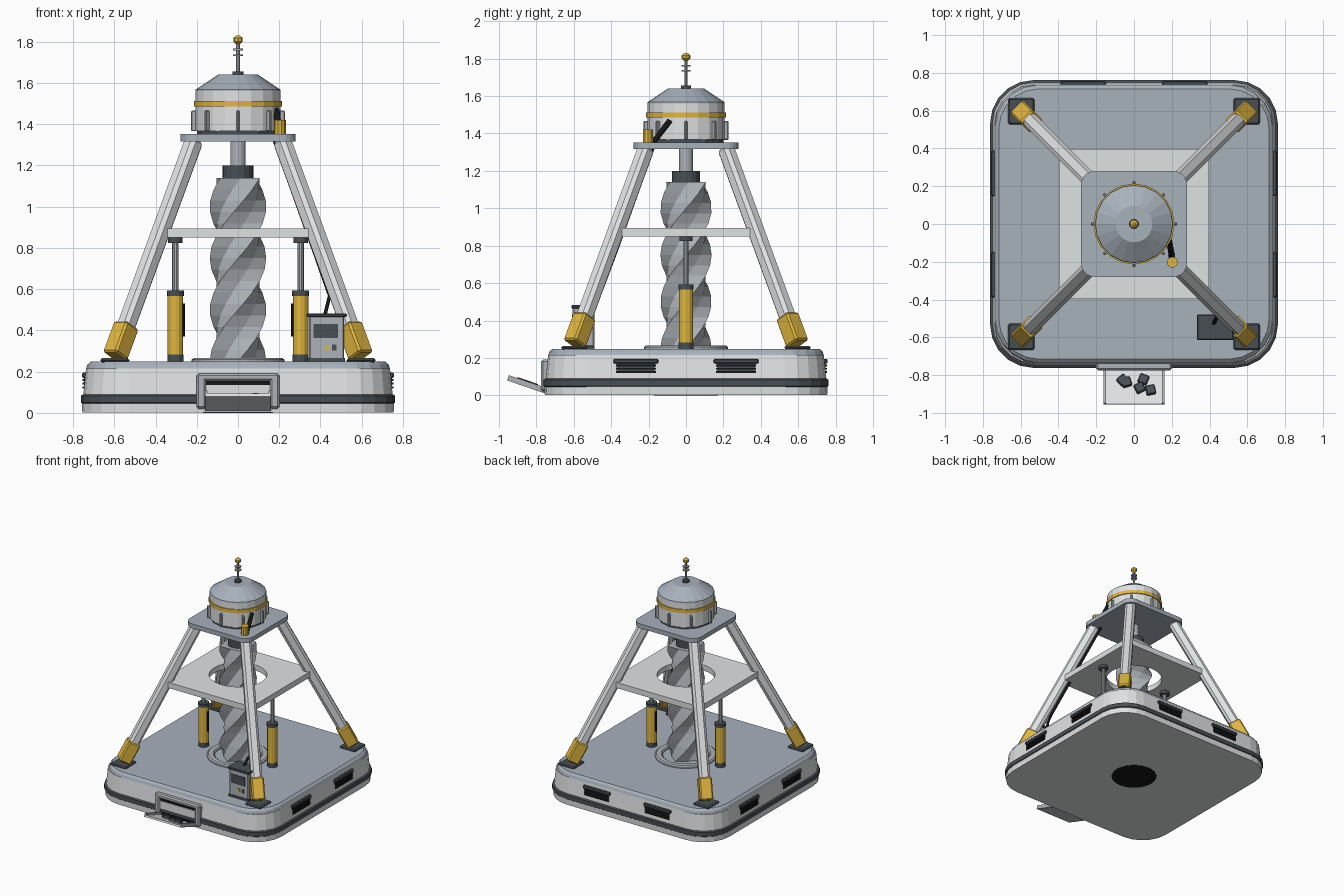
import bpy, bmesh, math, random
from mathutils import Vector, Matrix

random.seed(4)
if "Cube" in bpy.data.objects:
    bpy.data.objects.remove(bpy.data.objects["Cube"])


def material(name, *rgb):
    m = bpy.data.materials.new(name)
    m.use_nodes = True
    m.diffuse_color = (*rgb, 1)
    m.node_tree.nodes["Principled BSDF"].inputs["Base Color"].default_value = (*rgb, 1)
    return m


LIGHT = material("light grey", .74, .76, .77)
STEEL = material("blue grey", .39, .44, .5)
METAL = material("bare metal", .42, .45, .48)
YELLOW = material("yellow", .75, .47, .05)
DARK = material("dark grey", .065, .078, .09)
BLACK = material("black", .008, .008, .008)


def finish(name, bm, mat, matrix=None):
    bmesh.ops.recalc_face_normals(bm, faces=bm.faces)
    me = bpy.data.meshes.new(name)
    bm.to_mesh(me)
    bm.free()
    me.materials.append(mat)
    ob = bpy.data.objects.new(name, me)
    if matrix is not None:
        ob.matrix_world = matrix
    bpy.context.collection.objects.link(ob)
    return ob


def loft(name, rings, mat, closed=False, matrix=None):
    """Skin a list of equal rings; closed joins last to first, else caps."""
    bm = bmesh.new()
    vs = [[bm.verts.new(p) for p in r] for r in rings]
    n = len(vs[0])
    pairs = list(zip(vs, vs[1:])) + ([(vs[-1], vs[0])] if closed else [])
    for a, b in pairs:
        for i in range(n):
            j = (i + 1) % n
            bm.faces.new((a[i], a[j], b[j], b[i]))
    if not closed:
        bm.faces.new(vs[0][::-1])
        bm.faces.new(vs[-1])
    return finish(name, bm, mat, matrix)


def circle(r, z, n):
    return [(r * math.cos(math.tau * i / n), r * math.sin(math.tau * i / n), z) for i in range(n)]


def lathe(name, profile, mat, n=20, at=(0, 0, 0), closed=False):
    return loft(name, [circle(r, z, n) for r, z in profile], mat, closed, Matrix.Translation(at))


def tube(name, r, z0, z1, mat, n=12, at=(0, 0)):
    return lathe(name, [(r, z0), (r, z1)], mat, n, (*at, 0))


def slab(name, levels, radius, mat, steps=5):
    """Rounded square slab from (z, half width) levels."""
    top = max(h for z, h in levels)
    rings = []
    for z, h in levels:
        r, ring = radius - (top - h), []
        for q in range(4):
            c = Matrix.Rotation(q * math.pi / 2, 3, 'Z') @ Vector((h - r, h - r, z))
            for s in range(steps + 1):
                a = (q + s / steps) * math.pi / 2
                ring.append(c + Vector((r * math.cos(a), r * math.sin(a), 0)))
        rings.append(ring)
    return loft(name, rings, mat)


def box(name, size, at, mat, bevel=0, rot=None):
    bm = bmesh.new()
    bmesh.ops.create_cube(bm, size=1)
    bmesh.ops.scale(bm, vec=size, verts=bm.verts)
    if bevel:
        bmesh.ops.bevel(bm, geom=bm.edges[:], offset=bevel, segments=1, affect='EDGES')
    m = Matrix.Translation(at)
    return finish(name, bm, mat, m @ rot.to_4x4() if rot else m)


def beam(name, a, b, w, mat, bevel):
    """Square bar from a to b with one face turned outwards."""
    a, b = Vector(a), Vector(b)
    z = (b - a).normalized()
    x = z.cross(Vector((0, 0, 1))).normalized()
    rot = Matrix((x, z.cross(x), z)).transposed()
    return box(name, (w, w, (b - a).length), (a + b) / 2, mat, bevel, rot)


def cable(name, points, r):
    cu = bpy.data.curves.new(name, 'CURVE')
    cu.dimensions, cu.bevel_depth, cu.bevel_resolution = '3D', r, 1
    cu.use_fill_caps = True
    sp = cu.splines.new('POLY')
    sp.points.add(len(points) - 1)
    for p, co in zip(sp.points, points):
        p.co = (*co, 1)
    cu.materials.append(BLACK)
    bpy.context.collection.objects.link(bpy.data.objects.new(name, cu))


# Base: wall, dark belt, deck and bore
slab("base_wall", [(.002, .755), (.05, .757), (.09, .75), (.215, .737)], .23, LIGHT)
slab("base_belt", [(.045, .755), (.05, .762), (.083, .762), (.089, .752)], .23, DARK)
slab("deck", [(.215, .737), (.235, .73), (.248, .715)], .23, STEEL)
tube("bore_disc", .17, 0, .004, BLACK, 32)
lathe("deck_ring", [(.17, .24), (.225, .24), (.225, .258), (.215, .266), (.18, .266), (.17, .258)],
      METAL, 32, closed=True)

# Vents: a pair on each wall except the front
for side, turn in (("left", 0), ("back", 90), ("right", 180)):
    for k in (-1, 1):
        rot = Matrix.Rotation(math.radians(turn), 3, 'Z')
        def put(name, w, h, d, z, mat, b=0):
            box(side + name, (d, w, h), rot @ Vector((.739, k * .268, z)), mat, b, rot)
        put("_vent_hood", .24, .026, .036, .182, DARK, .006)
        put("_vent_back", .205, .06, .016, .145, DARK)
        for s in range(3):
            put("_vent_slat", .215, .01, .03, .16 - s * .018, BLACK)

# Legs with yellow sleeves and foot pads
for sx in (-1, 1):
    for sy in (-1, 1):
        def on_leg(z):
            c = .594 - .366 * (z - .28)
            return (sx * c, sy * c, z)
        beam("leg", on_leg(.3), on_leg(1.325), .08, LIGHT, .018)
        beam("leg_sleeve", on_leg(.275), on_leg(.425), .096, YELLOW, .01)
        box("foot_pad", (.14, .14, .02), (sx * .597, sy * .597, .255), DARK, .008)

# Middle plate with a round opening, and the motor platform
def square(h, z, n=48):
    return [(h * x / max(abs(x), abs(y)), h * y / max(abs(x), abs(y)), z) for x, y, _ in circle(1, 0, n)]
loft("middle_plate", [square(.398, .85), square(.398, .895), circle(.21, .895, 48), circle(.21, .85, 48)],
     LIGHT, True)
slab("motor_platform", [(1.317, .28), (1.352, .28)], .07, STEEL)

# Twisted drill with four lobes
rings = []
for i in range(17):
    t = i / 16
    rings.append([((.137, .105)[k % 2] * math.cos(k * math.pi / 4 + t * 5.6),
                   (.137, .105)[k % 2] * math.sin(k * math.pi / 4 + t * 5.6), .25 + t * .89)
                  for k in range(8)])
loft("drill", rings, METAL)
tube("drill_collar", .075, 1.14, 1.2, DARK, 16)
tube("drill_shaft", .037, 1.2, 1.32, METAL, 16)

# Motor housing, ribs and antenna
tube("motor_flange", .2, 1.352, 1.372, DARK)
tube("motor_body", .207, 1.368, 1.485, LIGHT, 20)
tube("motor_band", .214, 1.485, 1.513, YELLOW, 20)
tube("motor_shoulder", .207, 1.513, 1.56, LIGHT, 20)
lathe("motor_cap", [(.207, 1.56), (.205, 1.568), (.097, 1.64)], STEEL)
for i in range(8):
    rot = Matrix.Rotation(i * math.pi / 4, 3, 'Z')
    box("motor_rib", (.03, .015, .1), rot @ Vector((.212, 0, 1.416)), METAL, .004, rot)
tube("antenna_foot", .027, 1.638, 1.656, DARK)
tube("antenna_rod", .009, 1.65, 1.8, METAL, 8)
for z in (1.735, 1.762):
    tube("antenna_disc", .024, z - .004, z + .004, METAL)
lathe("antenna_ball", [(.008, 1.787), (.023, 1.8), (.023, 1.818), (.008, 1.83)], YELLOW, 8)

# Cable socket and power cables
tube("cable_socket", .029, 1.352, 1.42, YELLOW, 10, (.203, -.203))
cable("motor_cable", [(.2, -.175, 1.355), (.197, -.15, 1.385), (.185, -.085, 1.47)], .016)
cable("leg_cable", [(.42, -.53, .47), (.435, -.5, .53), (.445, -.45, .57), (.375, -.375, .77),
                    (.178, -.178, 1.32)], .01)

# Hydraulic jacks
for s in (-1, 1):
    at = (s * .304, 0)
    tube("jack_foot", .039, .248, .282, DARK, 12, at)
    tube("jack_barrel", .037, .282, .567, YELLOW, 12, at)
    tube("jack_cap", .041, .567, .593, DARK, 12, at)
    tube("jack_rod", .015, .593, .83, METAL, 10, at)
    tube("jack_head", .036, .825, .852, DARK, 12, at)
    tube("jack_pipe", .008, .37, .53, BLACK, 8, (s * .266, 0))

# Control cabinet
box("cabinet_plinth", (.18, .12, .02), (.43, -.548, .255), DARK)
box("cabinet", (.17, .115, .21), (.43, -.548, .365), METAL, .006)
box("cabinet_lid", (.195, .135, .018), (.43, -.546, .474), DARK, .005)
box("cabinet_screen", (.12, .008, .07), (.425, -.606, .397), DARK)
box("cabinet_button", (.022, .008, .022), (.43, -.606, .317), YELLOW)
box("cabinet_switch", (.022, .008, .028), (.467, -.606, .317), DARK)

# Discharge hatch with chute and rubble
for s in (-1, 1):
    box("hatch_post", (.045, .06, .17), (s * .178, -.745, .105), METAL, .01)
box("hatch_lintel", (.4, .06, .036), (0, -.745, .173), METAL, .01)
box("hatch_inside", (.32, .02, .14), (0, -.747, .088), BLACK)
box("hatch_flap", (.31, .008, .06), (0, -.759, .105), LIGHT)
tilt = Matrix.Rotation(math.radians(-19), 3, 'X')
mid = Vector((0, -.852, .051))
box("chute", (.31, .217, .014), mid, LIGHT, 0, tilt)
for s in (-1, 1):
    box("chute_rim", (.012, .217, .03), mid + tilt @ Vector((s * .155, 0, .008)), METAL, 0, tilt)
for x, y in ((-.06, .02), (-.04, .01), (.05, .026), (.03, -.022), (.088, -.034)):
    spin = tilt @ Matrix.Rotation(random.uniform(0, 3), 3, 'Z')
    box("rubble", (.05, .05, .025), mid + tilt @ Vector((x, y, .016)), DARK, .004, spin)
